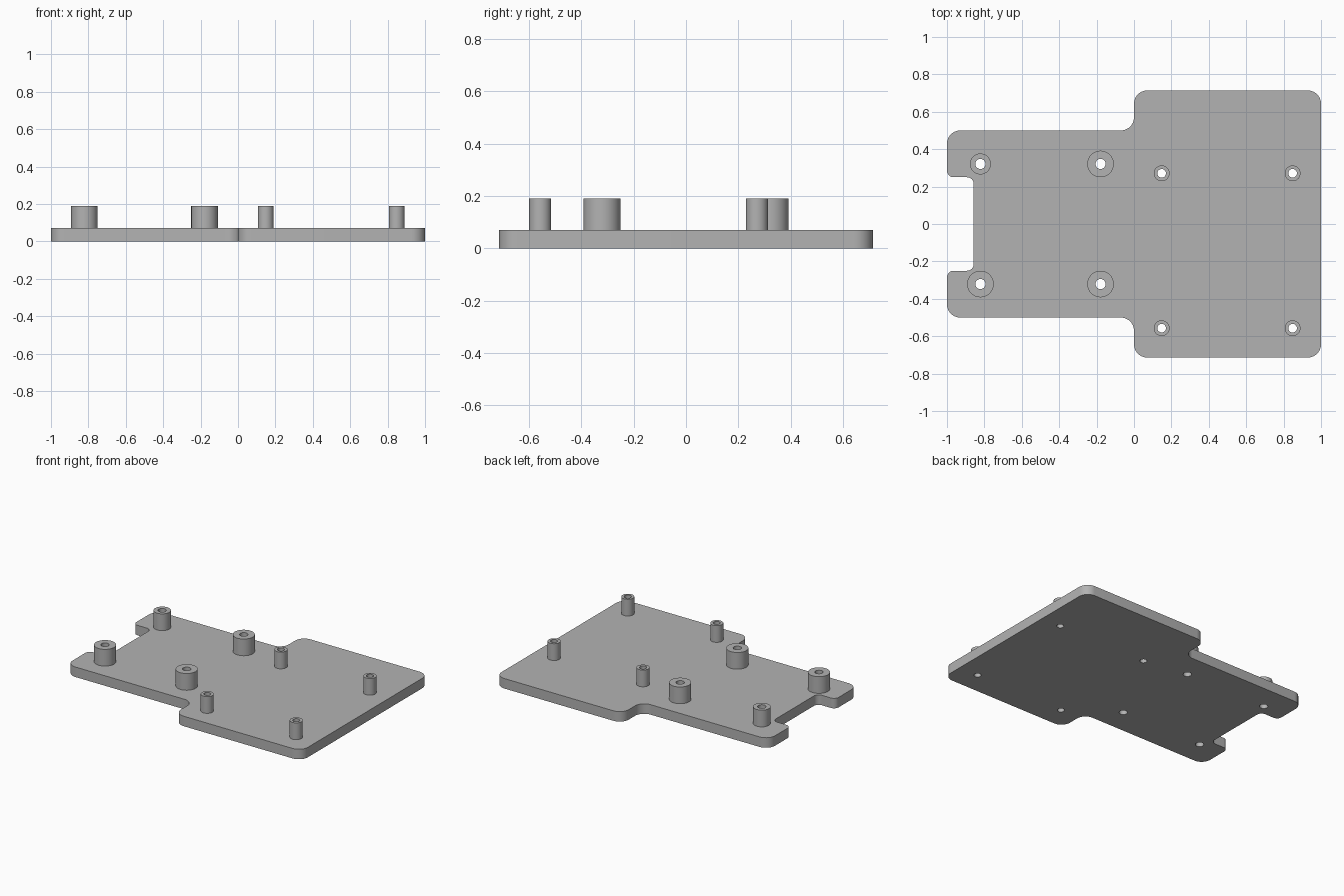
import bpy
import math
from mathutils import Vector

cube = bpy.data.objects.get("Cube")
if cube:
    bpy.data.objects.remove(cube, do_unlink=True)

PLATE_TOP = 0.071
POST_TOP = 0.19

grey = bpy.data.materials.new("plain_grey")
grey.use_nodes = True
colour = (0.45, 0.45, 0.45, 1)
grey.diffuse_color = colour
grey.node_tree.nodes["Principled BSDF"].inputs["Base Color"].default_value = colour


def circle(x, y, r, n=48):
    return [(x + r * math.cos(math.tau * i / n), y + r * math.sin(math.tau * i / n))
            for i in range(n)]


def rounded(corners, steps=10):
    """Round each right-angled (x, y, radius) corner with an arc."""
    loop = []
    for i, (x, y, r) in enumerate(corners):
        p = Vector((x, y))
        a = (Vector(corners[i - 1][:2]) - p).normalized()
        b = (Vector(corners[(i + 1) % len(corners)][:2]) - p).normalized()
        for k in range(steps + 1):
            t = math.pi / 2 * k / steps
            loop.append(tuple(p + r * (a + b - b * math.cos(t) - a * math.sin(t))))
    return loop


def extruded(name, loops, bottom, top):
    """Extrude a filled outline; the loops inside it become holes."""
    curve = bpy.data.curves.new(name, 'CURVE')
    curve.dimensions = '2D'
    curve.fill_mode = 'BOTH'
    curve.extrude = (top - bottom) / 2
    for loop in loops:
        spline = curve.splines.new('POLY')
        spline.points.add(len(loop) - 1)
        for point, (x, y) in zip(spline.points, loop):
            point.co = (x, y, 0, 1)
        spline.use_cyclic_u = True
    obj = bpy.data.objects.new(name, curve)
    obj.location.z = (bottom + top) / 2
    bpy.context.collection.objects.link(obj)
    bpy.ops.object.select_all(action='DESELECT')
    obj.select_set(True)
    bpy.context.view_layer.objects.active = obj
    bpy.ops.object.convert(target='MESH')
    obj = bpy.context.view_layer.objects.active
    obj.data.materials.clear()
    obj.data.materials.append(grey)
    bpy.ops.object.shade_smooth_by_angle(angle=math.radians(30))
    return obj


# Standoffs: name, x, y, outer radius, bore radius
posts = [
    ("wide_standoff_front_outer", -0.821, -0.321, 0.071, 0.027),
    ("wide_standoff_front_inner", -0.179, -0.321, 0.071, 0.027),
    ("wide_standoff_back_inner", -0.179, 0.321, 0.071, 0.027),
    ("trimmed_standoff_back_outer", -0.821, 0.321, 0.056, 0.027),
]
for row, y in (("front", -0.557), ("back", 0.271)):
    for side, x in (("inner", 0.148), ("outer", 0.848)):
        posts.append((f"slim_standoff_{row}_{side}", x, y, 0.042, 0.023))

# Base plate outline: one half, mirrored front to back
half = [(1, 0.714, 0.071), (0, 0.714, 0.071), (0, 0.5, 0.071),
        (-1, 0.5, 0.071), (-1, 0.25, 0.036), (-0.857, 0.25, 0.036)]
outline = rounded(half + [(x, -y, r) for x, y, r in reversed(half)])
bores = [circle(x, y, bore) for _, x, y, _, bore in posts]
extruded("base_plate", [outline] + bores, 0, PLATE_TOP)

# Hollow standoffs on the plate
for name, x, y, outer, bore in posts:
    extruded(name, [circle(x, y, outer), circle(x, y, bore)], PLATE_TOP, POST_TOP)
